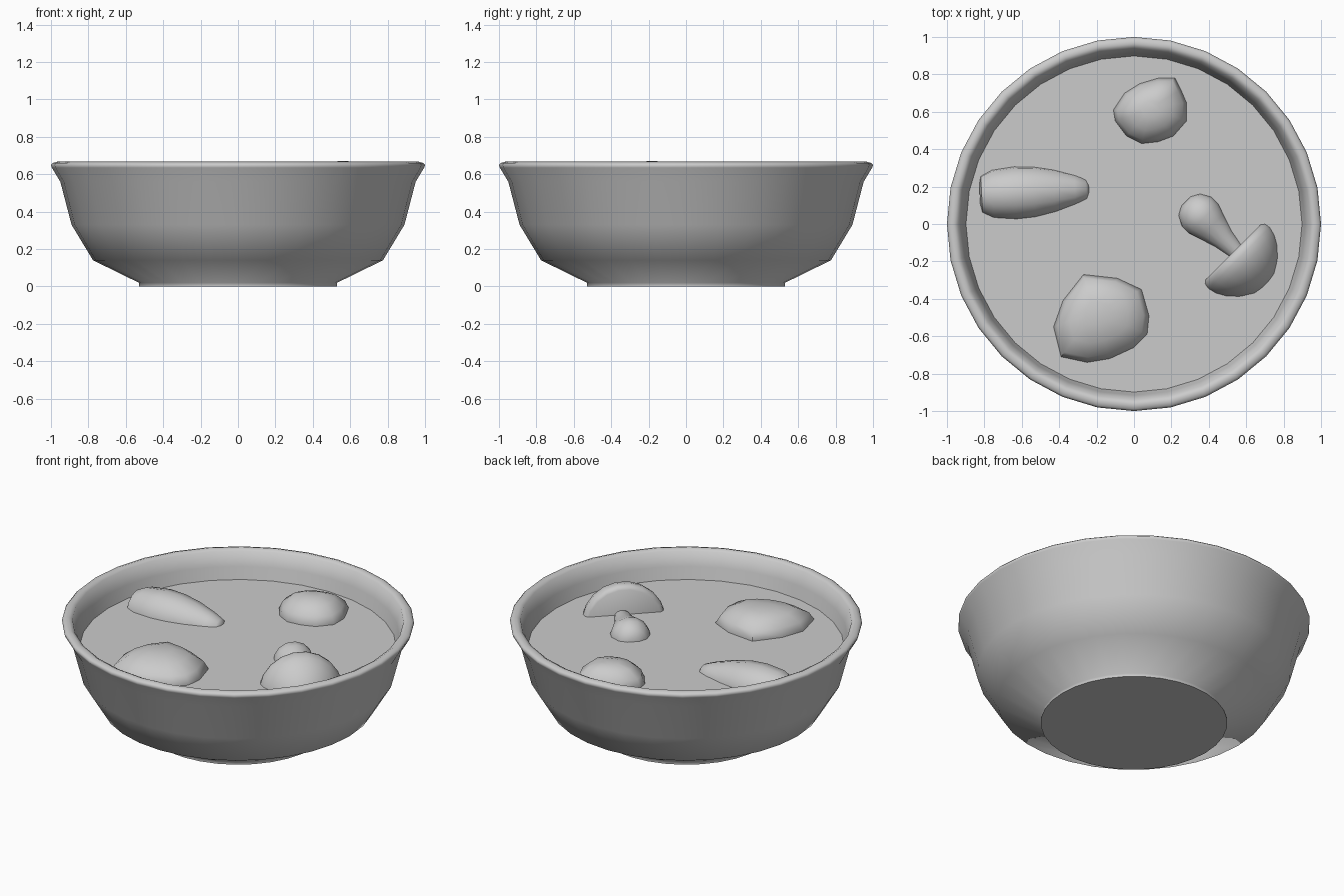
import bpy, bmesh, math
from mathutils import Matrix, Vector

if "Cube" in bpy.data.objects:
    bpy.data.objects.remove(bpy.data.objects["Cube"])


def finish(name, bm, angle):
    bmesh.ops.remove_doubles(bm, verts=bm.verts, dist=1e-5)
    bmesh.ops.recalc_face_normals(bm, faces=bm.faces)
    mesh = bpy.data.meshes.new(name)
    bm.to_mesh(mesh)
    bm.free()
    obj = bpy.data.objects.new(name, mesh)
    bpy.context.collection.objects.link(obj)
    bpy.ops.object.select_all(action='DESELECT')
    obj.select_set(True)
    bpy.context.view_layer.objects.active = obj
    bpy.ops.object.shade_smooth_by_angle(angle=math.radians(angle))
    return obj


def loft(name, rings, angle):
    """Skin a stack of closed rings and cap both ends."""
    bm = bmesh.new()
    vs = [[bm.verts.new(p) for p in ring] for ring in rings]
    n = len(vs[0])
    for a, b in zip(vs, vs[1:]):
        for i in range(n):
            j = (i + 1) % n
            bm.faces.new((a[i], a[j], b[j], b[i]))
    bm.faces.new(vs[0])
    bm.faces.new(vs[-1])
    return finish(name, bm, angle)


def lathe(name, profile, segs, angle, origin=(0, 0, 0), axis=(0, 0, 1)):
    """Revolve (radius, distance) points around an axis."""
    rot = Vector((0, 0, 1)).rotation_difference(Vector(axis)).to_matrix().to_4x4()
    m = Matrix.Translation(origin) @ rot
    rings = [[m @ Vector((r * math.cos(2 * math.pi * i / segs),
                          r * math.sin(2 * math.pi * i / segs), d))
              for i in range(segs)] for r, d in profile]
    return loft(name, rings, angle)


def chunk(name, outline, peak, levels):
    """Irregular lump: the waterline outline shrinks towards an off-centre peak."""
    px, py = peak
    rings = [[(px + (x - px) * s, py + (y - py) * s, z) for x, y in outline]
             for s, z in levels]
    return loft(name, rings, 50)


# Bowl: foot, outer wall, flared rim, inner wall
lathe("bowl", [(0.53, 0), (0.53, 0.02), (0.775, 0.14), (0.89, 0.33), (0.95, 0.56),
               (0.995, 0.635), (1.0, 0.65), (0.99, 0.66), (0.965, 0.668),
               (0.94, 0.655), (0.915, 0.57), (0.895, 0.48), (0.85, 0.33),
               (0.74, 0.17), (0.5, 0.06)], 32, 75)

# Liquid surface
bm = bmesh.new()
bmesh.ops.create_circle(bm, cap_ends=True, segments=32, radius=0.9,
                        matrix=Matrix.Translation((0, 0, 0.495)))
finish("soup_surface", bm, 30)

# Vegetable lumps poking out of the liquid
levels = [(0.93, 0.43), (1.0, 0.5), (0.9, 0.545), (0.62, 0.59), (0.28, 0.61)]
chunk("small_potato",
      [(0.13, 0.78), (0.22, 0.78), (0.25, 0.72), (0.28, 0.65), (0.28, 0.55),
       (0.21, 0.47), (0.13, 0.44), (0.04, 0.43), (-0.04, 0.47), (-0.10, 0.55),
       (-0.11, 0.61), (-0.05, 0.70), (0.03, 0.75)], (0.09, 0.62), levels)
chunk("large_potato",
      [(-0.27, -0.27), (-0.09, -0.29), (0.04, -0.35), (0.08, -0.49), (0.07, -0.59),
       (0.0, -0.66), (-0.13, -0.72), (-0.25, -0.74), (-0.39, -0.71),
       (-0.43, -0.55), (-0.38, -0.41)], (-0.21, -0.47), levels)

# Carrot: tapered, lying on its side
lathe("carrot", [(0.06, -0.29), (0.105, -0.28), (0.135, -0.22), (0.148, -0.10),
                 (0.142, 0.0), (0.12, 0.11), (0.085, 0.22), (0.06, 0.28),
                 (0.035, 0.295)], 12, 50, (-0.535, 0.172, 0.463), (1, 0.05, 0))

# Mushroom slice: domed cap with flat underside, and stem
hub, aim = Vector((0.53, -0.15, 0.43)), (1, -1, 0)
lathe("mushroom_cap", [(0.22, 0), (0.238, 0.015), (0.243, 0.045), (0.232, 0.09),
                       (0.205, 0.14), (0.16, 0.19), (0.10, 0.235), (0.04, 0.252)],
      20, 50, hub, aim)
lathe("mushroom_stem", [(0.04, -0.37), (0.085, -0.345), (0.115, -0.29), (0.115, -0.24),
                        (0.095, -0.18), (0.065, -0.09), (0.045, 0.02)],
      14, 60, hub + Vector((0.01, 0.01, 0.045)), aim)
